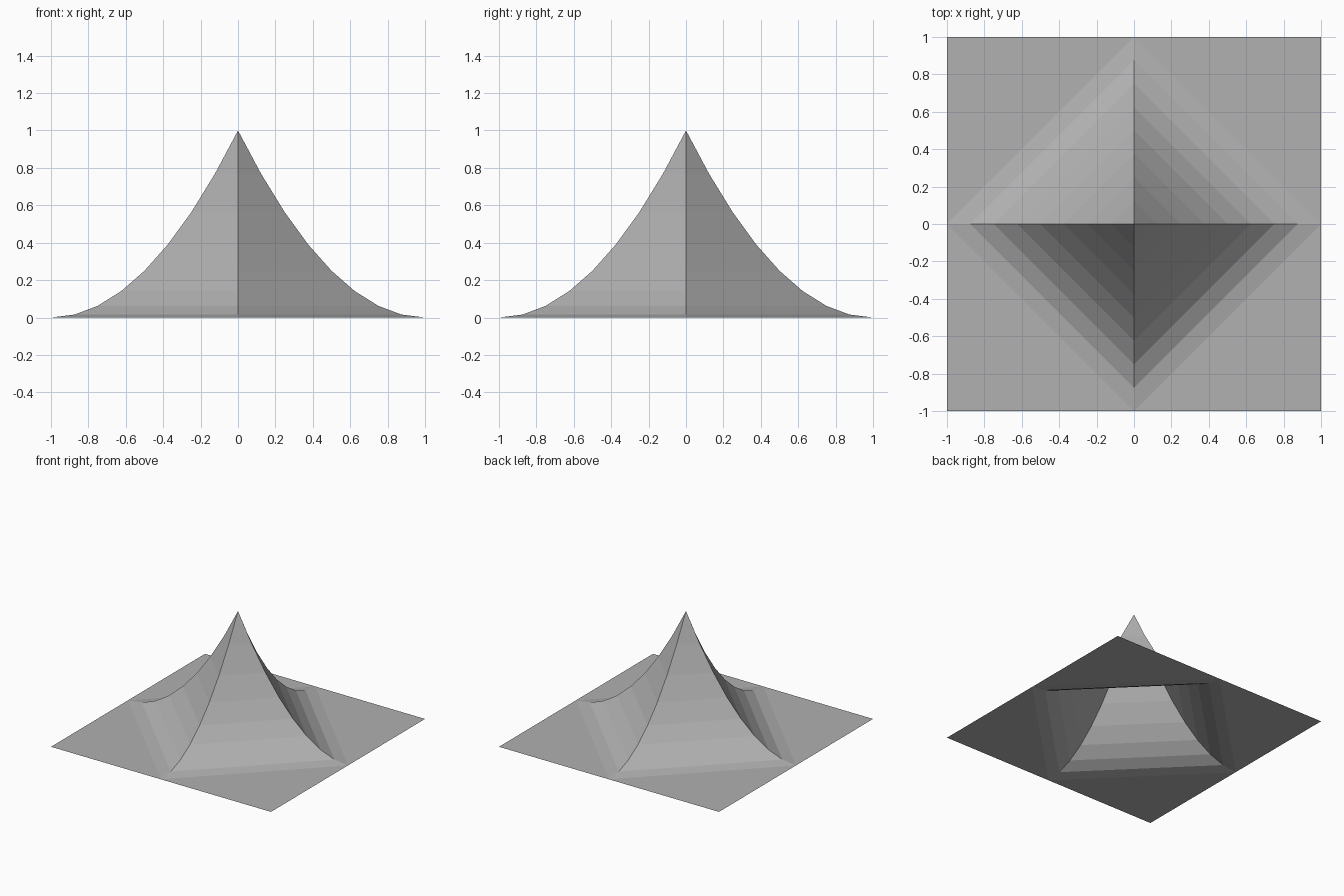
import bpy, bmesh

if "Cube" in bpy.data.objects:
    bpy.data.objects.remove(bpy.data.objects["Cube"])

STEPS = 8
DIRS = [(1, 0), (0, 1), (-1, 0), (0, -1)]

bm = bmesh.new()

# Peak and diamond rings following a parabolic profile
apex = bm.verts.new((0, 0, 1))
rings = []
for k in range(1, STEPS + 1):
    r = k / STEPS
    rings.append([bm.verts.new((x * r, y * r, (1 - r) ** 2)) for x, y in DIRS])

for i in range(4):
    j = (i + 1) % 4
    # Tip triangle and flat bands down each side
    bm.faces.new((apex, rings[0][i], rings[0][j]))
    for inner, outer in zip(rings, rings[1:]):
        bm.faces.new((inner[i], outer[i], outer[j], inner[j]))
    # Flat corner of the square sheet
    corner = bm.verts.new((DIRS[i][0] + DIRS[j][0], DIRS[i][1] + DIRS[j][1], 0))
    bm.faces.new((rings[-1][i], corner, rings[-1][j]))

mesh = bpy.data.meshes.new("peaked_sheet")
bm.to_mesh(mesh)
bm.free()
obj = bpy.data.objects.new("peaked_sheet", mesh)
bpy.context.collection.objects.link(obj)

# Mid grey surface
grey = bpy.data.materials.new("mid_grey")
grey.diffuse_color = (0.44, 0.44, 0.44, 1)
grey.use_nodes = True
grey.node_tree.nodes["Principled BSDF"].inputs["Base Color"].default_value = grey.diffuse_color
mesh.materials.append(grey)
